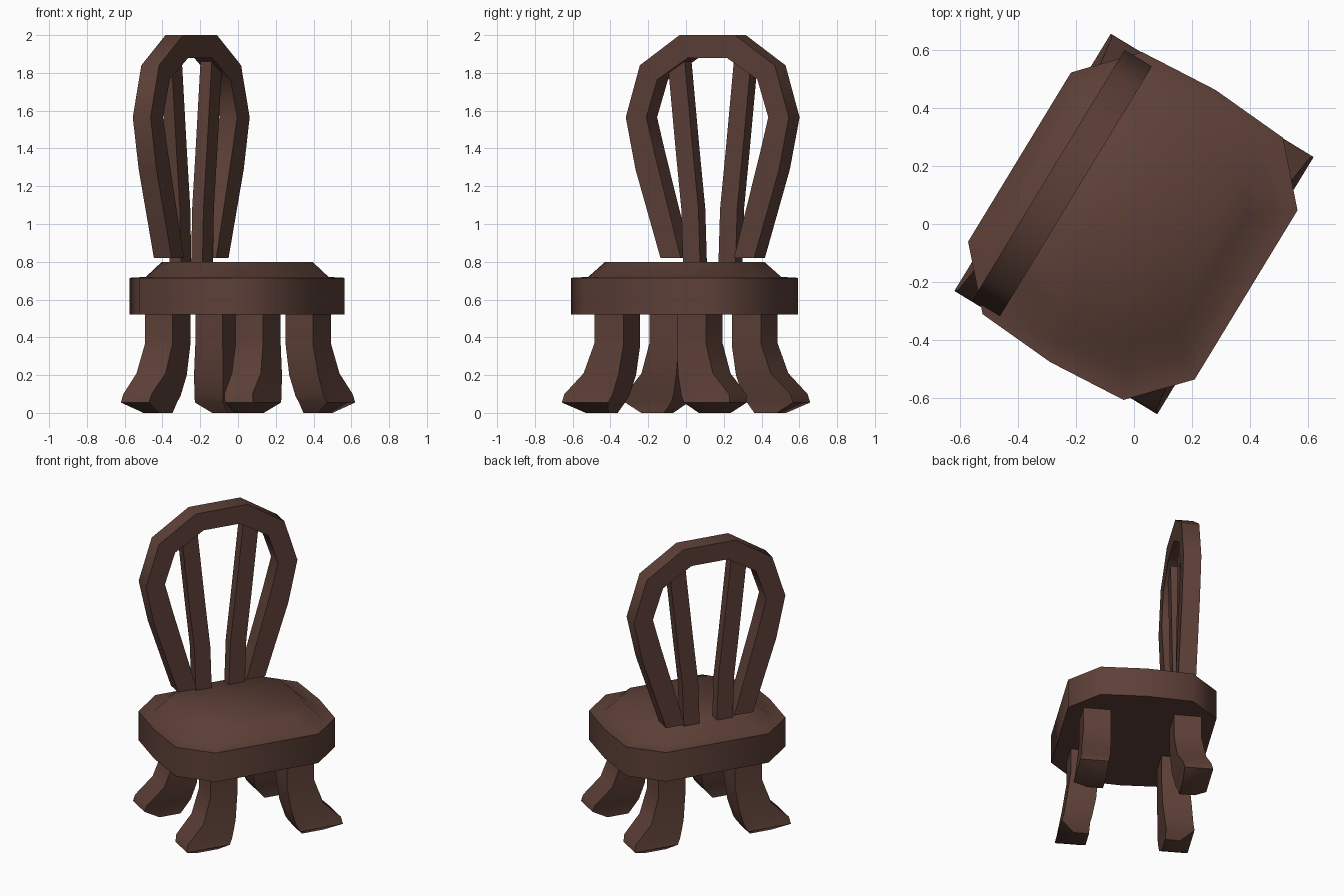
import bpy
import bmesh
from math import radians, sin, cos
from mathutils import Vector

if "Cube" in bpy.data.objects:
    bpy.data.objects.remove(bpy.data.objects["Cube"], do_unlink=True)

TURN = radians(58.7)  # the whole chair is turned about z
OFFSET = -0.008       # seat and back sit slightly off centre

wood = bpy.data.materials.new("dark_brown_wood")
wood.use_nodes = True
BROWN = (0.109, 0.051, 0.038, 1)
wood.diffuse_color = BROWN
wood.node_tree.nodes["Principled BSDF"].inputs["Base Color"].default_value = BROWN


def loft(name, rings, shift=0.0, mirror=(), smooth=48):
    """Skin a list of equal-length rings, cap both ends, turn into place."""
    bm = bmesh.new()
    loops = [[bm.verts.new(p) for p in ring] for ring in rings]
    n = len(loops[0])
    for low, high in zip(loops, loops[1:]):
        for i in range(n):
            j = (i + 1) % n
            bm.faces.new((low[i], low[j], high[j], high[i]))
    bm.faces.new(loops[0])
    bm.faces.new(loops[-1])
    bmesh.ops.recalc_face_normals(bm, faces=bm.faces)
    mesh = bpy.data.meshes.new(name)
    bm.to_mesh(mesh)
    bm.free()
    mesh.materials.append(wood)
    mesh.shade_smooth()
    mesh.set_sharp_from_angle(angle=radians(smooth))
    obj = bpy.data.objects.new(name, mesh)
    bpy.context.collection.objects.link(obj)
    obj.rotation_euler.z = TURN
    obj.location = Vector((cos(TURN), sin(TURN), 0)) * shift
    if mirror:
        mod = obj.modifiers.new("mirror", "MIRROR")
        mod.use_axis = ["X" in mirror, "Y" in mirror, False]
        mod.use_mirror_merge = False
    return obj


# Seat: ten-sided slab with a raised, sloping cushion top
side = [(0.342, -0.458), (0.53, -0.285), (0.55, 0), (0.53, 0.285), (0.342, 0.458)]
outline = side + [(-x, y) for x, y in reversed(side)]
levels = [(1, 0.52), (1, 0.715), (0.85, 0.72), (0.7, 0.80)]
loft("seat", [[(x * s, y * s, z) for x, y in outline] for s, z in levels], OFFSET)

# Legs: outer x, outer z, inner x, inner z, inner y, outer y per section
sections = [
    (0.345, 0.53, 0.165, 0.53, 0.195, 0.365),
    (0.345, 0.37, 0.165, 0.36, 0.195, 0.365),
    (0.40, 0.21, 0.185, 0.20, 0.205, 0.385),
    (0.51, 0.10, 0.215, 0.09, 0.225, 0.40),
    (0.52, 0.055, 0.235, 0.055, 0.235, 0.41),
    (0.42, 0, 0.28, 0, 0.235, 0.33),
]
loft("legs", [[(xo, y0, zo), (xo, y1, zo), (xi, y1, zi), (xi, y0, zi)]
              for xo, zo, xi, zi, y0, y1 in sections], mirror="XY")

# Back hoop: outer and inner points from foot to crown, mirrored over
FRONT, BACK = 0.23, 0.34
half = [
    (0.29, 0.82, 0.165, 0.82),
    (0.445, 1.29, 0.325, 1.37),
    (0.505, 1.565, 0.378, 1.565),
    (0.418, 1.84, 0.31, 1.765),
    (0.172, 2.0, 0.12, 1.88),
]
hoop = half + [(-xo, zo, -xi, zi) for xo, zo, xi, zi in reversed(half)]
loft("back_hoop", [[(xo, FRONT, zo), (xo, BACK, zo), (xi, BACK, zi), (xi, FRONT, zi)]
                   for xo, zo, xi, zi in hoop], OFFSET)

# Back spindles: two slim bars bending outward toward the hoop
path = [(0.11, 0.79), (0.12, 1.08), (0.155, 1.39), (0.205, 1.86)]
w = 0.053
loft("back_spindles", [[(x - w, 0.25, z), (x + w, 0.25, z), (x + w, 0.32, z), (x - w, 0.32, z)]
                       for x, z in path], OFFSET, mirror="X")
